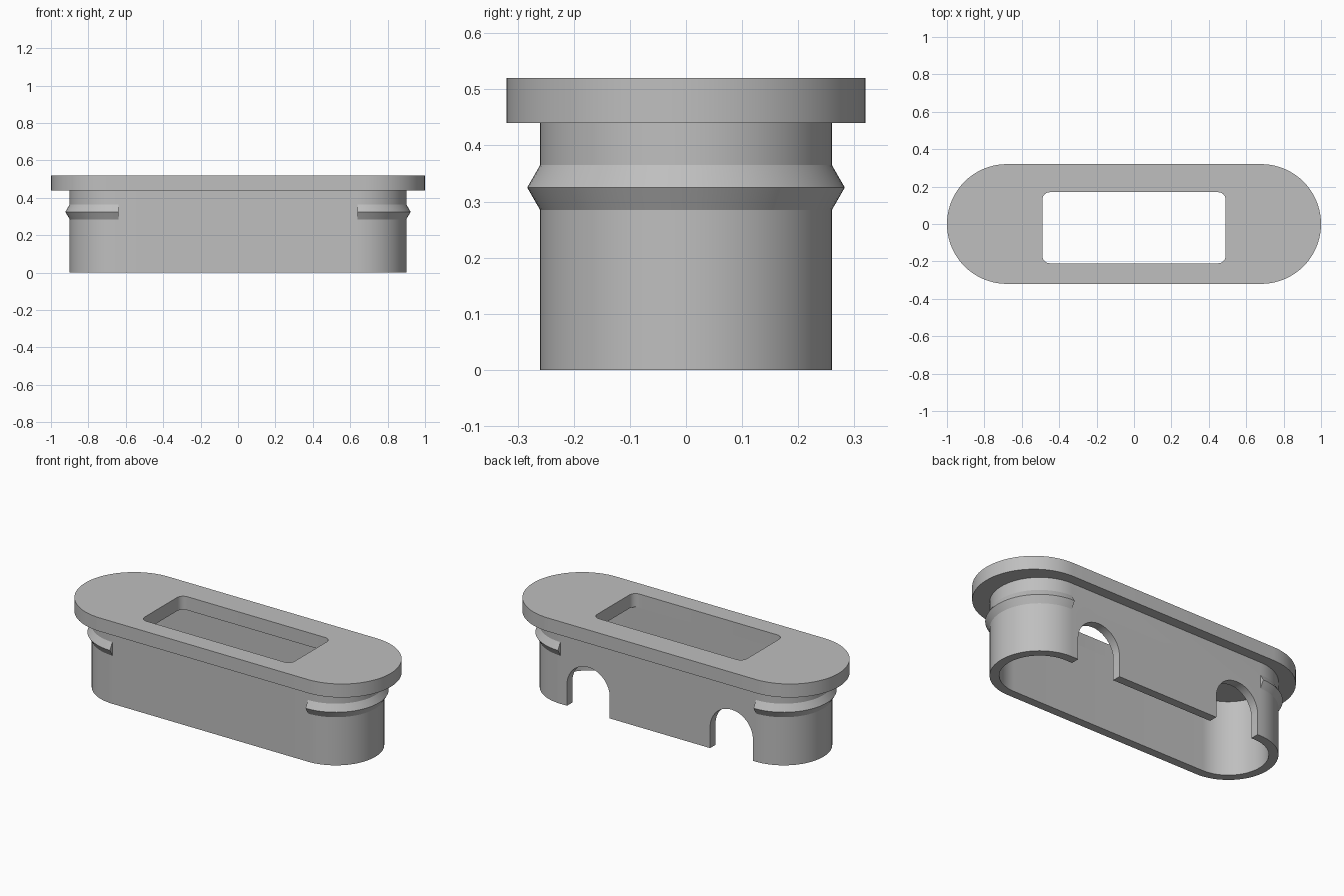
import bpy, bmesh, math
from mathutils import Vector

cube = bpy.data.objects.get("Cube")
if cube:
    bpy.data.objects.remove(cube, do_unlink=True)

grey = bpy.data.materials.new("plain grey")
grey.use_nodes = True
COLOUR = (0.52, 0.52, 0.52, 1)
grey.diffuse_color = COLOUR
grey.node_tree.nodes["Principled BSDF"].inputs["Base Color"].default_value = COLOUR


def arc(cx, cy, r, start, end, n):
    """Points along an arc, angles in degrees."""
    angles = [math.radians(start + (end - start) * i / n) for i in range(n + 1)]
    return [(cx + r * math.cos(a), cy + r * math.sin(a)) for a in angles]


def stadium(c, r):
    return arc(c, 0, r, -90, 90, 40) + arc(-c, 0, r, 90, 270, 40)


def rounded_rect(x, y0, y1, r):
    corners = ((x - r, y1 - r, 0), (r - x, y1 - r, 90),
               (r - x, y0 + r, 180), (x - r, y0 + r, 270))
    return [p for cx, cy, a in corners for p in arc(cx, cy, r, a, a + 90, 6)]


def prism(name, points, depth):
    """Extrude a closed loop of 3D points along depth."""
    bm = bmesh.new()
    base = bm.faces.new([bm.verts.new(p) for p in points])
    out = bmesh.ops.extrude_face_region(bm, geom=[base])
    verts = [v for v in out["geom"] if isinstance(v, bmesh.types.BMVert)]
    bmesh.ops.translate(bm, verts=verts, vec=depth)
    return finish(name, bm)


def upright(name, outline, z0, z1):
    return prism(name, [(x, y, z0) for x, y in outline], Vector((0, 0, z1 - z0)))


def finish(name, bm):
    bmesh.ops.recalc_face_normals(bm, faces=bm.faces)
    mesh = bpy.data.meshes.new(name)
    bm.to_mesh(mesh)
    bm.free()
    mesh.materials.append(grey)
    obj = bpy.data.objects.new(name, mesh)
    bpy.context.collection.objects.link(obj)
    return obj


def select(obj):
    bpy.ops.object.select_all(action="DESELECT")
    obj.select_set(True)
    bpy.context.view_layer.objects.active = obj


def cut(obj, cutter):
    cutter.hide_render = True
    mod = obj.modifiers.new("cut", "BOOLEAN")
    mod.operation = "DIFFERENCE"
    mod.solver = "EXACT"
    mod.object = cutter
    select(obj)
    bpy.ops.object.modifier_apply(modifier=mod.name)
    bpy.data.objects.remove(cutter, do_unlink=True)


# Flange plate with its rounded window
flange = upright("flange", stadium(0.68, 0.32), 0.44, 0.52)
cut(flange, upright("window_cutter", rounded_rect(0.49, -0.21, 0.17, 0.04), 0.4, 0.6))

# Hollow sleeve under the flange, open at the bottom
sleeve = upright("sleeve", stadium(0.64, 0.26), 0, 0.44)
cut(sleeve, upright("cavity_cutter", stadium(0.64, 0.21), -0.1, 0.5))

# Two arched cable notches in the back wall
for x in (0.457, -0.48):
    arch = arc(x, 0.125, 0.14, 0, 180, 28) + [(x - 0.14, -0.1), (x + 0.14, -0.1)]
    cut(sleeve, prism("notch_cutter", [(px, 0.1, pz) for px, pz in arch],
                      Vector((0, 0.3, 0))))


# Snap ribs: a triangular section swept round each end
def snap_rib(name, side):
    bm = bmesh.new()
    section = ((0.255, 0.365), (0.26, 0.365), (0.283, 0.325), (0.26, 0.285), (0.255, 0.285))
    rings = []
    for ux, uy in arc(0, 0, 1, -90, 90, 40):
        rings.append([bm.verts.new((side * (0.64 + r * ux), r * uy, z)) for r, z in section])
    n = len(section)
    for a, b in zip(rings, rings[1:]):
        for i in range(n):
            j = (i + 1) % n
            bm.faces.new((a[i], a[j], b[j], b[i]))
    bm.faces.new(rings[0])
    bm.faces.new(rings[-1])
    return finish(name, bm)


ribs = [snap_rib("left_snap_rib", 1), snap_rib("right_snap_rib", -1)]

for obj in [flange, sleeve] + ribs:
    select(obj)
    bpy.ops.object.shade_smooth_by_angle(angle=math.radians(25))
